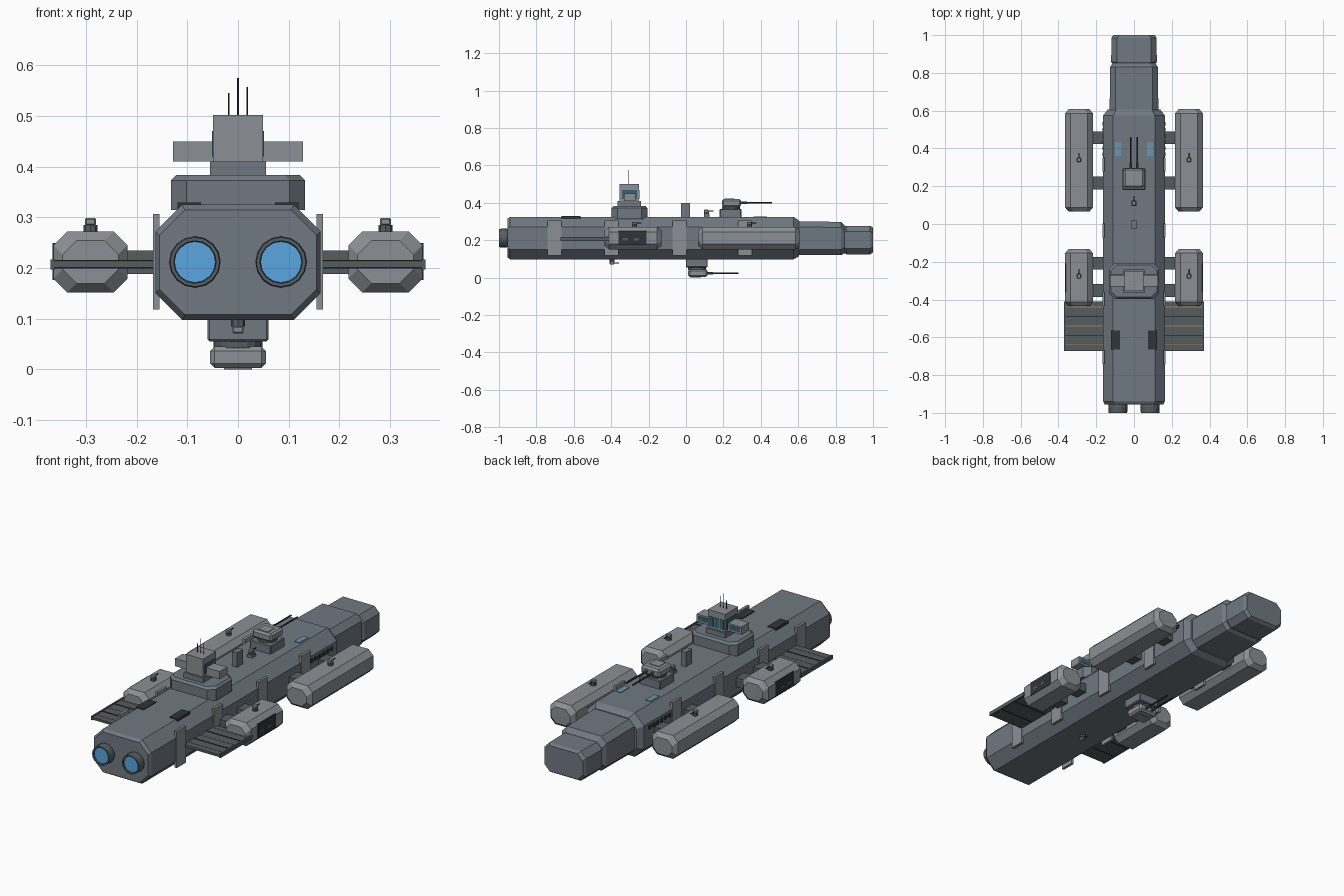
import bpy, bmesh, math
from mathutils import Vector

if "Cube" in bpy.data.objects:
    bpy.data.objects.remove(bpy.data.objects["Cube"])


def material(name, r, g, b):
    m = bpy.data.materials.new(name)
    m.diffuse_color = (r, g, b, 1)
    m.use_nodes = True
    m.node_tree.nodes["Principled BSDF"].inputs["Base Color"].default_value = m.diffuse_color
    return m


HULL = material("hull_grey", 0.16, 0.19, 0.22)
LIGHT = material("light_grey", 0.26, 0.28, 0.30)
DARK = material("dark_grey", 0.09, 0.11, 0.12)
BLACK = material("near_black", 0.03, 0.035, 0.04)
BLUE = material("engine_blue", 0.10, 0.38, 0.75)
PANEL = material("panel_blue", 0.14, 0.30, 0.42)
TEAL = material("window_teal", 0.03, 0.13, 0.17)
ORANGE = material("orange", 0.45, 0.22, 0.04)


def finish(name, bm, mat):
    bmesh.ops.recalc_face_normals(bm, faces=bm.faces[:])
    me = bpy.data.meshes.new(name)
    bm.to_mesh(me)
    bm.free()
    me.materials.append(mat)
    ob = bpy.data.objects.new(name, me)
    bpy.context.collection.objects.link(ob)
    return ob


def box(name, x, y, z, mat, bevel=0.0):
    """Box from (min, max) ranges, optionally chamfered."""
    bm = bmesh.new()
    bmesh.ops.create_cube(bm, size=1)
    for v in bm.verts:
        v.co = Vector([(r[0] + r[1]) / 2 + c * (r[1] - r[0]) for r, c in zip((x, y, z), v.co)])
    if bevel:
        bmesh.ops.bevel(bm, geom=bm.edges[:], offset=bevel, segments=1, affect='EDGES')
    return finish(name, bm, mat)


def pair(name, x, y, z, mat, bevel=0.0):
    """The same box on both sides of the ship."""
    box(name + "_right", x, y, z, mat, bevel)
    box(name + "_left", (-x[1], -x[0]), y, z, mat, bevel)


def loft(name, rings, mat):
    """Skin a list of equal-length point rings and cap both ends."""
    bm = bmesh.new()
    vs = [[bm.verts.new(p) for p in ring] for ring in rings]
    n = len(vs[0])
    for a, b in zip(vs, vs[1:]):
        for i in range(n):
            bm.faces.new((a[i], a[(i + 1) % n], b[(i + 1) % n], b[i]))
    bm.faces.new(vs[0])
    bm.faces.new(vs[-1])
    return finish(name, bm, mat)


def octagon(y, w, z0, z1, c, cx=0.0):
    pts = [(-w + c, z0), (w - c, z0), (w, z0 + c), (w, z1 - c),
           (w - c, z1), (-w + c, z1), (-w, z1 - c), (-w, z0 + c)]
    return [(cx + px, y, pz) for px, pz in pts]


def circle_y(cx, y, cz, r, n=16):
    return [(cx + r * math.cos(2 * math.pi * i / n), y, cz + r * math.sin(2 * math.pi * i / n)) for i in range(n)]


def circle_z(cx, cy, z, r, n=12):
    return [(cx + r * math.cos(2 * math.pi * i / n), cy + r * math.sin(2 * math.pi * i / n), z) for i in range(n)]


# Main hull, neck and nose
loft("main_hull", [octagon(-0.955, 0.155, 0.108, 0.315, 0.05), octagon(-0.94, 0.163, 0.098, 0.325, 0.053),
                   octagon(0.575, 0.163, 0.098, 0.325, 0.053), octagon(0.605, 0.14, 0.115, 0.305, 0.045)], HULL)
loft("neck", [octagon(0.59, 0.129, 0.12, 0.302, 0.03), octagon(0.83, 0.127, 0.12, 0.298, 0.03),
              octagon(0.853, 0.112, 0.135, 0.275, 0.03)], HULL)
loft("nose", [octagon(0.84, 0.11, 0.135, 0.268, 0.03), octagon(0.858, 0.121, 0.125, 0.277, 0.03),
              octagon(0.985, 0.119, 0.125, 0.277, 0.03), octagon(1.0, 0.11, 0.135, 0.268, 0.03)], HULL)

# Engines
for s, side in ((1, "right"), (-1, "left")):
    x = 0.085 * s
    loft("engine_nozzle_" + side, [circle_y(x, y, 0.212, r) for y, r in
         ((-0.94, 0.046), (-0.965, 0.051), (-1.0, 0.049), (-1.0, 0.042), (-0.985, 0.040))], DARK)
    loft("engine_glow_" + side, [circle_y(x, y, 0.212, 0.0405) for y in (-0.98, -0.993)], BLUE)

# Side armour plates and portholes
for i, y in enumerate((-0.703, -0.398, -0.035, 0.315)):
    pair(f"armour_plate_{i}", (0.155, 0.168), (y - 0.037, y + 0.037), (0.118, 0.307), LIGHT)
for i in range(6):
    y = 0.37 + 0.032 * i
    pair(f"porthole_{i}", (0.155, 0.167), (y - 0.009, y + 0.009), (0.24, 0.258), BLACK)

# Outrigger pods on pylons
for name, y0, y1 in (("forward_pod", 0.065, 0.608), ("aft_pod", -0.435, -0.132)):
    for s, side in ((1, "right"), (-1, "left")):
        def ring(y, d):
            return octagon(y, 0.073 - d, 0.152 + d, 0.272 - d, 0.027, 0.291 * s)
        loft(f"{name}_{side}", [ring(y0, 0.018), ring(y0 + 0.022, 0), ring(y1 - 0.022, 0), ring(y1, 0.018)], LIGHT)
for i, y in enumerate((0.457, 0.217, -0.208, -0.352)):
    pair(f"pylon_{i}", (0.15, 0.23), (y - 0.034, y + 0.034), (0.188, 0.235), DARK)

# Hangar openings on the aft pods
pair("hangar_bay", (0.35, 0.3655), (-0.36, -0.21), (0.177, 0.25), BLACK)
for i, y in enumerate((-0.325, -0.265)):
    pair(f"hangar_craft_{i}", (0.355, 0.3665), (y - 0.014, y + 0.014), (0.2, 0.212), DARK)

# Radiator wings with thin ridges
pair("wing", (0.155, 0.367), (-0.672, -0.41), (0.201, 0.213), DARK)
pair("wing_tip", (0.362, 0.37), (-0.672, -0.41), (0.197, 0.217), DARK)
for i, y in enumerate((-0.44, -0.54, -0.637)):
    pair(f"wing_stripe_{i}", (0.165, 0.362), (y - 0.002, y + 0.002), (0.2, 0.2145), ORANGE)
for i, y in enumerate((-0.49, -0.59)):
    pair(f"wing_rib_{i}", (0.165, 0.362), (y - 0.003, y + 0.003), (0.199, 0.2155), BLACK)

# Bridge base with cut corners
def bridge_ring(z, d):
    x, y0, y1, c = 0.132 - d, -0.397 + d, -0.207 - d, 0.03
    return [(-x + c, y0, z), (x - c, y0, z), (x, y0 + c, z), (x, y1 - c, z),
            (x - c, y1, z), (-x + c, y1, z), (-x, y1 - c, z), (-x, y0 + c, z)]


loft("bridge_base", [bridge_ring(0.315, 0), bridge_ring(0.373, 0), bridge_ring(0.384, 0.01)], HULL)

# Bridge tower, side wings, windows, antennas
box("tower_foot", (-0.055, 0.055), (-0.365, -0.24), (0.38, 0.41), HULL)
box("bridge_tower", (-0.049, 0.049), (-0.355, -0.25), (0.38, 0.502), LIGHT)
box("bridge_wings", (-0.128, 0.128), (-0.332, -0.27), (0.41, 0.45), LIGHT)
pair("tower_side_window", (0.04, 0.051), (-0.342, -0.262), (0.42, 0.47), TEAL)
for i in range(3):
    x = (i - 1) * 0.03
    box(f"tower_window_{i}", (x - 0.012, x + 0.012), (-0.26, -0.248), (0.42, 0.47), TEAL)
pair("wing_window", (0.06, 0.12), (-0.28, -0.268), (0.42, 0.442), TEAL)
for i, (x, z) in enumerate(((-0.018, 0.545), (0, 0.575), (0.018, 0.557))):
    loft(f"antenna_{i}", [circle_z(x, -0.305, h, 0.0015, 6) for h in (0.5, z)], BLACK)


# Main gun turrets: d is +1 above the hull, -1 below
def turret(name, y, z, d):
    def zr(a, b):
        return tuple(sorted((z + d * a, z + d * b)))
    box(name + "_base", (-0.06, 0.06), (y - 0.06, y + 0.056), zr(-0.01, 0.043), HULL, 0.004)
    loft(name + "_ring", [circle_z(0, y, z + d * h, 0.048, 16) for h in (0.04, 0.056)], DARK)
    box(name + "_house", (-0.055, 0.055), (y - 0.048, y + 0.055), zr(0.053, 0.095), LIGHT, 0.009)
    box(name + "_cap", (-0.028, 0.028), (y - 0.035, y + 0.02), zr(0.09, 0.098), LIGHT)
    for i, x in enumerate((-0.018, 0.018)):
        loft(f"{name}_sleeve_{i}", [circle_y(x, yy, z + d * 0.075, 0.007, 8) for yy in (y + 0.05, y + 0.085)], DARK)
        loft(f"{name}_barrel_{i}", [circle_y(x, yy, z + d * 0.075, 0.004, 8) for yy in (y + 0.05, y + 0.22)], BLACK)


turret("dorsal_turret", 0.24, 0.325, 1)
turret("ventral_turret", 0.06, 0.098, -1)


# Small point defence guns
def small_gun(name, x, y, z, d):
    loft(name + "_mount", [circle_z(x, y, z + d * h, 0.014, 8) for h in (-0.004, 0.013)], DARK)
    h = sorted((z + d * 0.012, z + d * 0.027))
    box(name + "_head", (x - 0.011, x + 0.011), (y - 0.013, y + 0.011), h, LIGHT, 0.003)
    loft(name + "_barrel", [circle_y(x, yy, z + d * 0.02, 0.003, 6) for yy in (y, y + 0.037)], BLACK)


for s, side in ((1, "right"), (-1, "left")):
    small_gun("forward_pod_gun_" + side, 0.291 * s, 0.34, 0.272, 1)
    small_gun("aft_pod_gun_" + side, 0.291 * s, -0.275, 0.272, 1)
small_gun("deck_gun", 0, 0.11, 0.337, 1)
box("deck_gun_base", (-0.014, 0.014), (0.095, 0.125), (0.32, 0.34), HULL)
small_gun("belly_gun", 0, -0.395, 0.098, -1)

# Deck details: mast box, rear vents, blue panels
box("deck_mast", (-0.014, 0.014), (-0.027, 0.022), (0.32, 0.4), HULL)
pair("deck_vent", (0.073, 0.119), (-0.665, -0.563), (0.31, 0.329), BLACK)
pair("deck_panel", (0.07, 0.1), (0.36, 0.432), (0.315, 0.328), PANEL)
